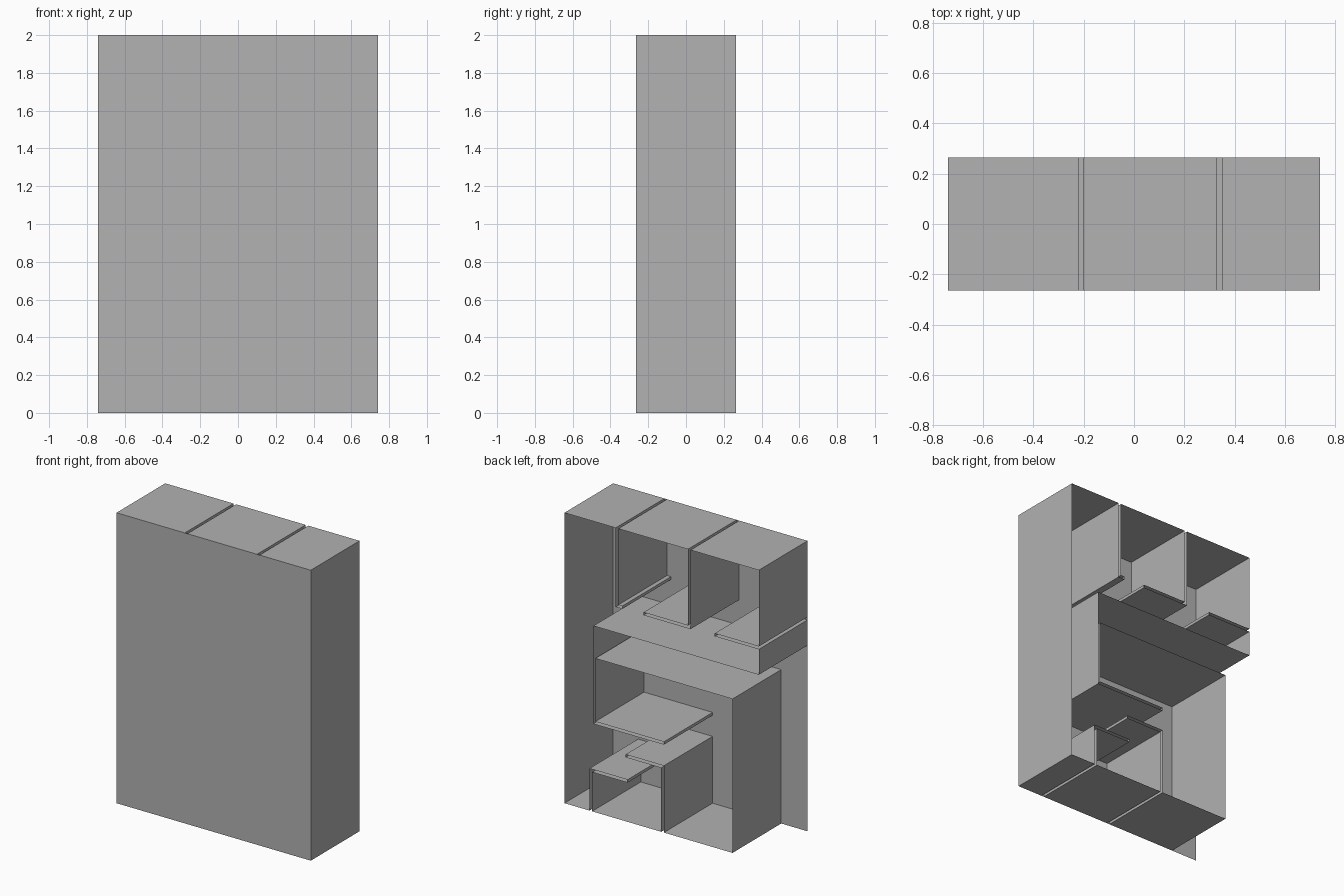
import bpy
import bmesh

cube = bpy.data.objects.get("Cube")
if cube:
    bpy.data.objects.remove(cube)

DEPTH = 0.265      # half depth
SIDE = 0.74        # half width
HEIGHT = 2.0
GAP = 0.02         # width of the narrow slots

grey = bpy.data.materials.new("plain_grey")
grey.use_nodes = True
colour = (0.445, 0.445, 0.445, 1)
grey.diffuse_color = colour
grey.node_tree.nodes["Principled BSDF"].inputs["Base Color"].default_value = colour


def make_object(name, bm):
    mesh = bpy.data.meshes.new(name)
    bm.to_mesh(mesh)
    bm.free()
    mesh.materials.append(grey)
    obj = bpy.data.objects.new(name, mesh)
    bpy.context.collection.objects.link(obj)
    return obj


def sheet(name, path):
    """Sweep an (x, z) path through the depth; outside lies right of the path."""
    bm = bmesh.new()
    rows = [[bm.verts.new((x, y, z)) for y in (-DEPTH, DEPTH)] for x, z in path]
    for (a, b), (c, d) in zip(rows, rows[1:]):
        bm.faces.new((a, b, d, c))
    return make_object(name, bm)


def slot(x, mouth, z, end):
    """Outline of a bent slot: in at the mouth, along a shelf to end, and back."""
    h = GAP / 2
    s = 1 if z > mouth else -1       # direction of the upright
    t = 1 if end > x else -1         # direction of the shelf
    outer = [(x - t * h, mouth), (x - t * h, z + s * h), (end, z + s * h)]
    inner = [(end, z - s * h), (x + t * h, z - s * h), (x + t * h, mouth)]
    path = outer + inner
    # Outline runs +x along the floor and -x along the top
    return path if s * t > 0 else path[::-1]


# Closed front panel
bm = bmesh.new()
bm.faces.new([bm.verts.new((x, -DEPTH, z)) for x, z in
              ((-SIDE, 0), (SIDE, 0), (SIDE, HEIGHT), (-SIDE, HEIGHT))])
make_object("front_panel", bm)

# Floor with two bent dividers
sheet("floor_and_lower_dividers",
      [(-0.54, 0)] + slot(-0.007, 0, 0.45, 0.275)
      + slot(0.54, 0, 0.28, 0.26) + [(SIDE, 0)])

# Side wall made of evenly stacked boards
joints = [0.125 + 0.28 * i for i in range(7)]
sheet("side_wall", [(SIDE, z) for z in [0] + joints + [HEIGHT]])

# Top with two bent dividers
sheet("top_and_upper_dividers",
      [(SIDE, HEIGHT)] + slot(0.34, HEIGHT, 1.465, 0.30)
      + slot(-0.21, HEIGHT, 1.465, 0.138) + [(-SIDE, HEIGHT)])

# Short upper wall with its shelf
sheet("upper_wall_and_shelf",
      [(-SIDE, HEIGHT), (-SIDE, 1.475), (-0.404, 1.475),
       (-0.404, 1.455), (-SIDE, 1.455), (-SIDE, 1.28)])

# Open recess, narrowing to a hanging divider and the middle shelf
sheet("recess_and_middle_shelf",
      [(-SIDE, 1.28), (0.52, 1.28), (0.52, 0.605), (-0.017, 0.605),
       (-0.017, 0.625), (0.505, 0.625), (0.505, 1.06), (-0.54, 1.06)])

# Lower wall, set in from the front panel edge
sheet("lower_wall", [(-0.54, 1.06), (-0.54, 0)])
